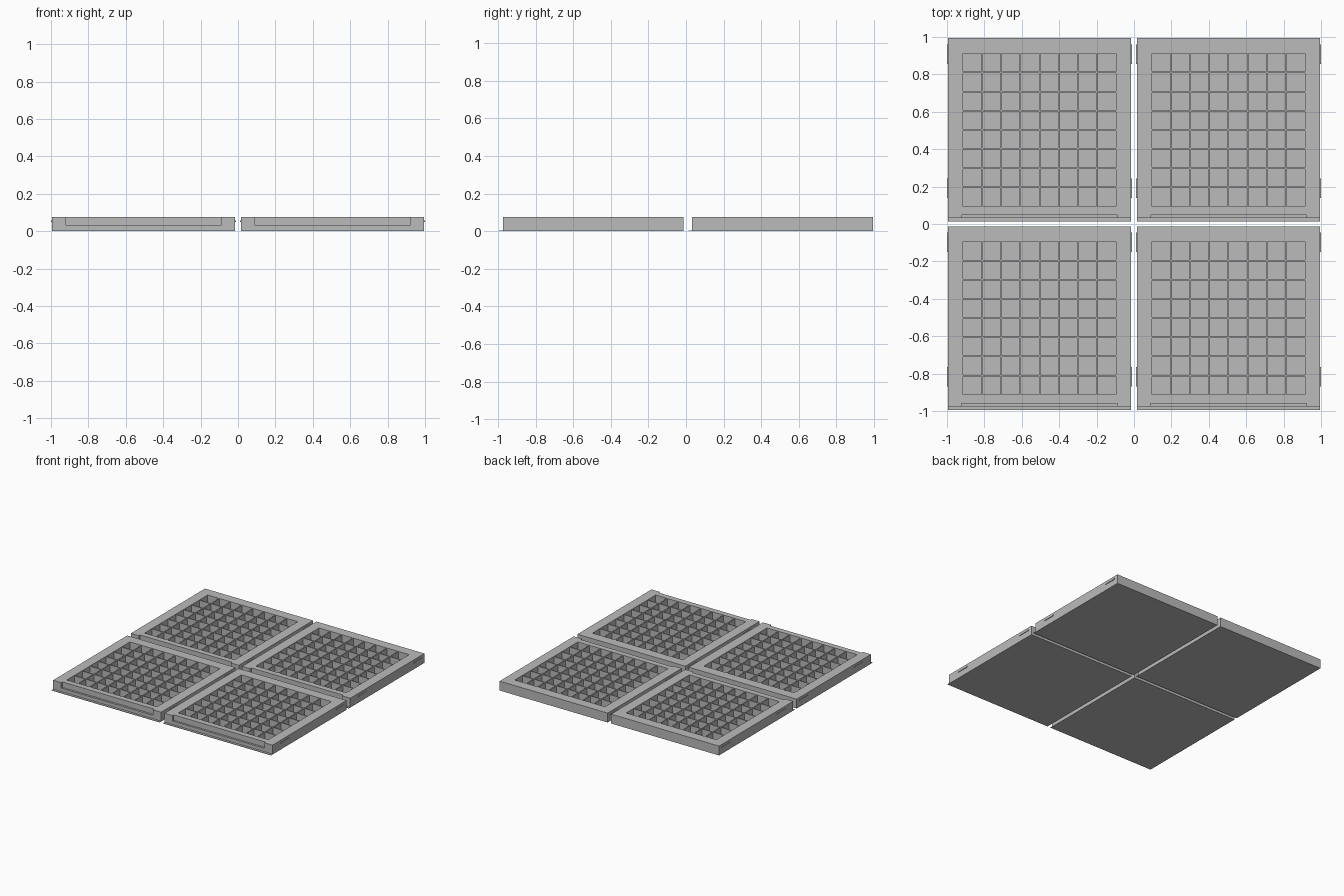
import bpy, bmesh
from mathutils import Matrix, Vector

if "Cube" in bpy.data.objects:
    bpy.data.objects.remove(bpy.data.objects["Cube"])

PITCH_X, PITCH_Y = 1.01, 1.007          # spacing of the four trays
CX, CY = -PITCH_X / 2, -PITCH_Y / 2     # centre of the first tray
HALF, TOP, PLATE = 0.49, 0.077, 0.004   # tray half size, height, base thickness
FRONT = -0.471                          # front wall, set back from the base edge
CAV = 0.409                             # half size of the divided opening
CELLS, WALL = 8, 0.008

grey = bpy.data.materials.new("light grey")
grey.diffuse_color = (0.5, 0.5, 0.5, 1)
grey.use_nodes = True
grey.node_tree.nodes["Principled BSDF"].inputs["Base Color"].default_value = grey.diffuse_color


def boxes(name, spans):
    """One object made of boxes given as (x0, x1, y0, y1, z0, z1) in tray space."""
    bm = bmesh.new()
    for x0, x1, y0, y1, z0, z1 in spans:
        mid = Vector(((x0 + x1) / 2, (y0 + y1) / 2, (z0 + z1) / 2))
        size = Matrix.Diagonal((x1 - x0, y1 - y0, z1 - z0, 1))
        bmesh.ops.create_cube(bm, size=1, matrix=Matrix.Translation(mid) @ size)
    mesh = bpy.data.meshes.new(name)
    bm.to_mesh(mesh)
    bm.free()
    mesh.materials.append(grey)
    ob = bpy.data.objects.new(name, mesh)
    ob.location = (CX, CY, 0)
    bpy.context.collection.objects.link(ob)
    return ob


def repeat(ob):
    """Repeat the part over the two by two layout."""
    for offset in ((PITCH_X, 0, 0), (0, PITCH_Y, 0)):
        arr = ob.modifiers.new("layout", 'ARRAY')
        arr.count = 2
        arr.use_relative_offset = False
        arr.use_constant_offset = True
        arr.constant_offset_displace = offset


# Tray frame with a square opening and a front label recess open at the top
frame = boxes("tray_frame", [(-HALF, HALF, FRONT, HALF, PLATE, TOP)])
cutter = boxes("frame_cutter", [
    (-CAV, CAV, -CAV, CAV, 0.008, TOP + 0.1),
    (-0.417, 0.417, FRONT - 0.1, FRONT + 0.016, 0.032, TOP + 0.1)])
cutter.hide_render = True
cutter.hide_viewport = True
cut = frame.modifiers.new("cut", 'BOOLEAN')
cut.operation = 'DIFFERENCE'
cut.solver = 'EXACT'
cut.object = cutter
repeat(frame)

# Thin base that juts out as a lip at the front
repeat(boxes("base_plate", [(-HALF, HALF, -HALF, HALF, 0, PLATE)]))

# Crossing divider slats
step = 2 * CAV / CELLS
lines = [-CAV + step * i for i in range(1, CELLS)]
w = WALL / 2
repeat(boxes("lengthwise_dividers",
             [(p - w, p + w, -CAV, CAV, 0.008, 0.0745) for p in lines]))
repeat(boxes("crosswise_dividers",
             [(-CAV, CAV, p - w, p + w, 0.008, 0.074) for p in lines]))

# Small catch ridges on both sides
repeat(boxes("side_ridges", [
    (s * HALF - 0.005, s * HALF + 0.005, y, y + 0.104, 0.049, 0.058)
    for s in (-1, 1) for y in (-0.364, 0.353)]))
